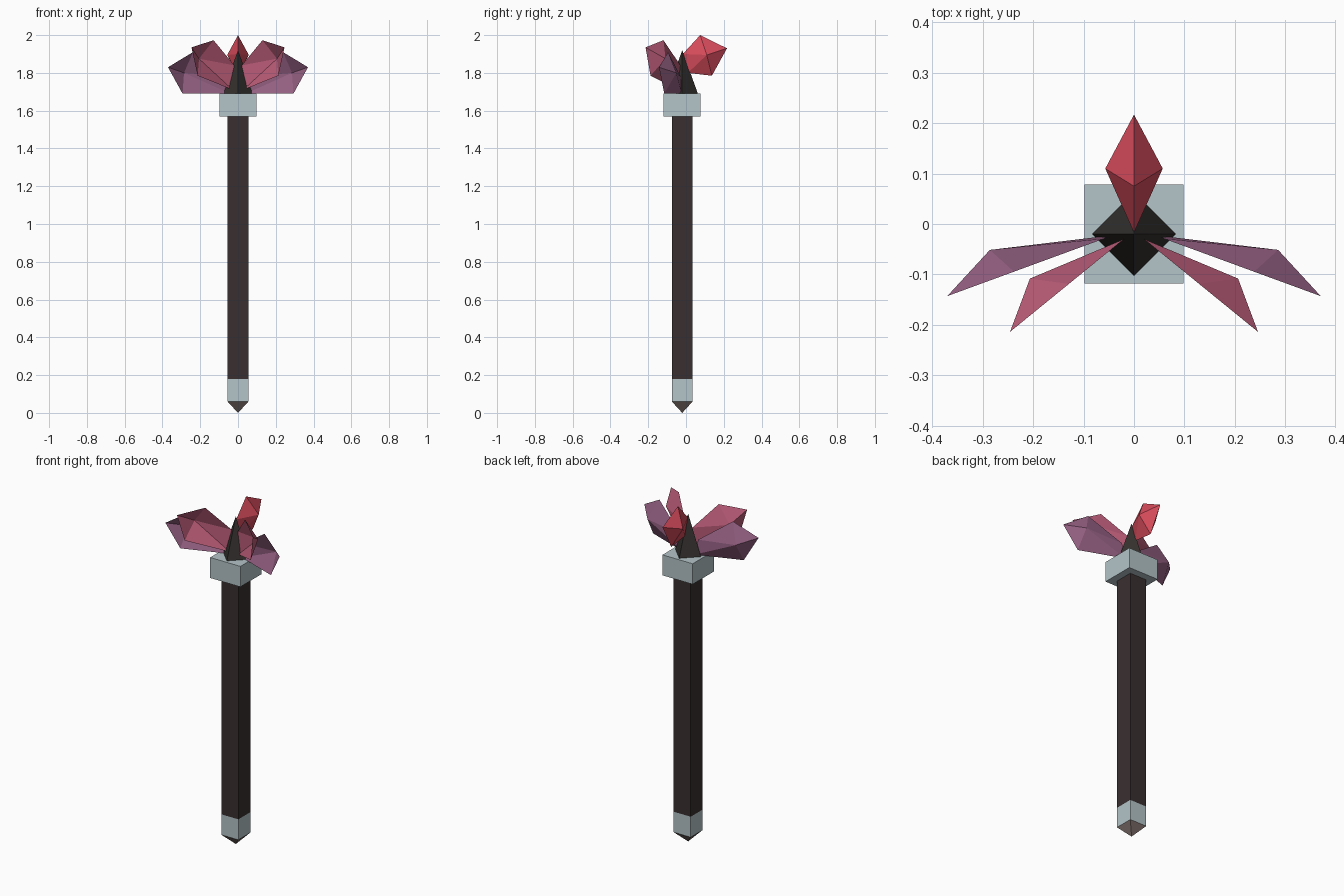
import bpy, math
from mathutils import Vector

if "Cube" in bpy.data.objects:
    bpy.data.objects.remove(bpy.data.objects["Cube"])

CY = -0.02  # the pole sits slightly in front of the origin


def material(name, rgb):
    m = bpy.data.materials.new(name)
    lin = [(c / 255 / 12.92) if c < 10 else ((c / 255 + 0.055) / 1.055) ** 2.4 for c in rgb]
    m.diffuse_color = (*lin, 1)
    m.use_nodes = True
    m.node_tree.nodes["Principled BSDF"].inputs["Base Color"].default_value = m.diffuse_color
    return m


wood = material("dark_wood", (57, 47, 48))
metal = material("pale_metal", (180, 196, 200))
tip_mat = material("brown_grey", (135, 120, 115))
black = material("black", (52, 49, 47))
red = material("red", (216, 76, 92))
pink = material("pink", (186, 92, 120))
purple = material("purple", (148, 96, 130))


def mesh_object(name, verts, faces, mat):
    me = bpy.data.meshes.new(name)
    me.from_pydata(verts, [], faces)
    me.materials.append(mat)
    ob = bpy.data.objects.new(name, me)
    bpy.context.collection.objects.link(ob)
    return ob


def block(name, half, z0, z1, mat):
    bpy.ops.mesh.primitive_cube_add(size=1, location=(0, CY, (z0 + z1) / 2))
    ob = bpy.context.object
    ob.name = name
    ob.scale = (2 * half, 2 * half, z1 - z0)
    ob.data.materials.append(mat)


def pyramid(name, radius, z_base, z_apex, turn, mat):
    ring = [(radius * math.cos(turn + i * math.pi / 2),
             CY + radius * math.sin(turn + i * math.pi / 2), z_base) for i in range(4)]
    faces = [(i, (i + 1) % 4, 4) for i in range(4)] + [(3, 2, 1, 0)]
    if z_apex < z_base:
        faces = [f[::-1] for f in faces]
    mesh_object(name, ring + [(0, CY, z_apex)], faces, mat)


def petal(name, base, direction, outline, peak, mat):
    """Shallow cone over a five-point outline in a vertical plane, mirrored over x."""
    d = Vector((*direction, 0)).normalized()
    side = Vector((abs(d.y), d.x, 0))
    origin = Vector((*base, 0))
    verts = [origin + d * u + Vector((0, 0, z)) for u, z in outline]
    verts.append(origin + d * peak[0] + side * 0.057 + Vector((0, 0, peak[1])))
    n = len(outline)
    # outline runs clockwise seen along the plane, so choose outward winding
    faces = [(i, (i + 1) % n, n) for i in range(n)]
    a, b, c = verts[0], verts[1], verts[n]
    if (b - a).cross(c - a).dot(side) < 0:
        faces = [f[::-1] for f in faces]
    ob = mesh_object(name, verts, faces, mat)
    mod = ob.modifiers.new("mirror", 'MIRROR')
    mod.use_clip = True


# Pole
pyramid("bottom_tip", 0.055 * math.sqrt(2), 0.06, 0.0, math.pi / 4, tip_mat)
block("ferrule", 0.055, 0.06, 0.18, metal)
block("shaft", 0.055, 0.18, 1.57, wood)
block("collar", 0.098, 1.57, 1.69, metal)
pyramid("spike", 0.083, 1.69, 1.92, 0, black)

# Head: a closed crystal at the back, two pairs of open hollow petals
petal("back_crystal", (0, CY), (0, 1),
      [(0.003, 1.90), (0.095, 2.0), (0.237, 1.93), (0.157, 1.785), (0.03, 1.80)],
      (0.13, 1.895), red)
petal("front_petals", (0.02, -0.03), (0.775, -0.631),
      [(0.0, 1.84), (0.141, 1.973), (0.2915, 1.935), (0.25, 1.785), (0.01, 1.71)],
      (0.194, 1.875), pink)
petal("side_petals", (0.04, -0.022), (0.939, -0.344),
      [(0.02, 1.78), (0.211, 1.91), (0.352, 1.83), (0.27, 1.69), (0.0, 1.69)],
      (0.241, 1.80), purple)
